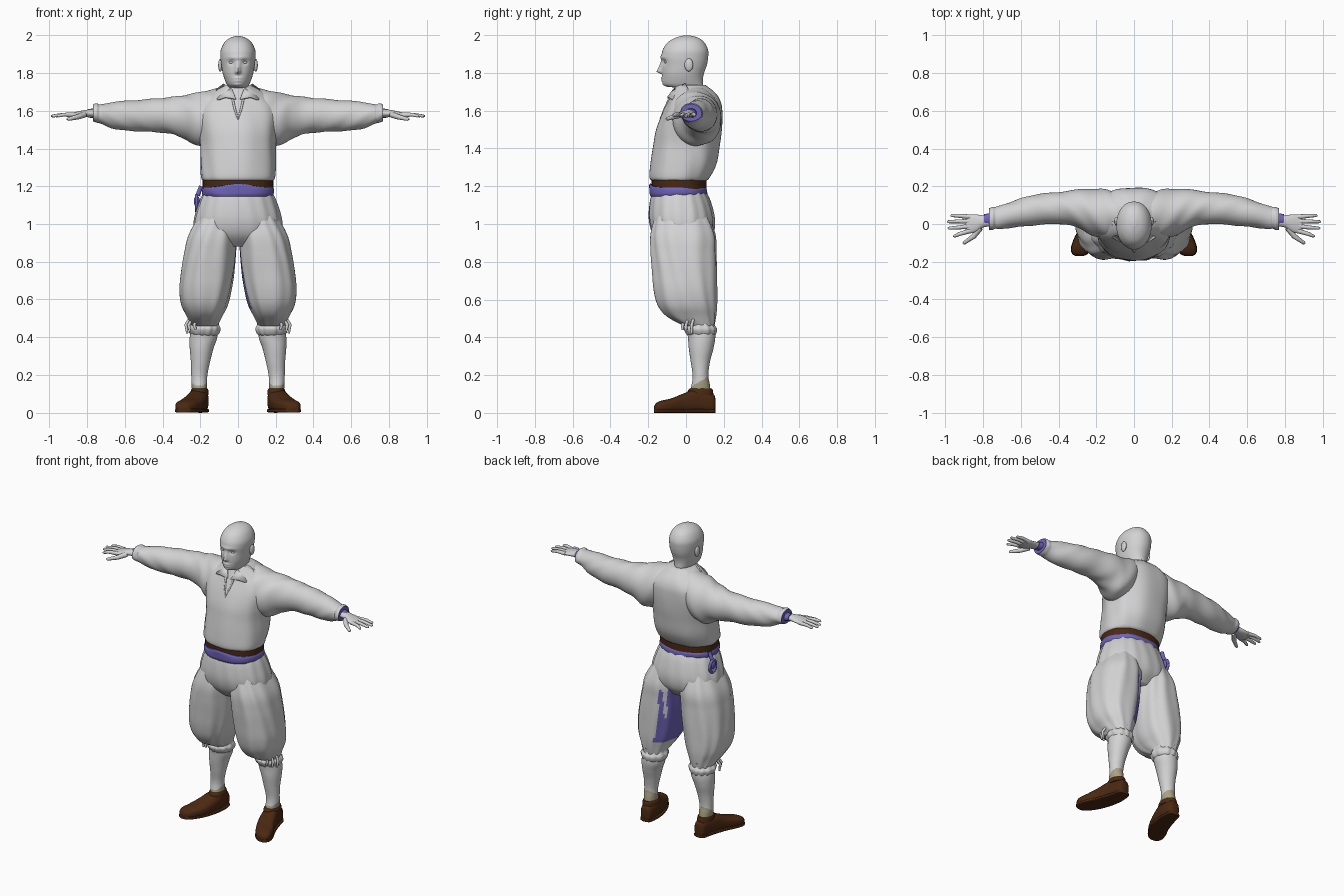
import bpy, bmesh
from math import sin, cos, pi, exp, copysign
from mathutils import Vector

cube = bpy.data.objects.get("Cube")
if cube:
    bpy.data.objects.remove(cube)


def material(name, rgb):
    mat = bpy.data.materials.new(name)
    mat.use_nodes = True
    mat.diffuse_color = (*rgb, 1)
    mat.node_tree.nodes["Principled BSDF"].inputs["Base Color"].default_value = (*rgb, 1)
    return mat


GREY = material("pale grey", (.65, .65, .66))
PURPLE = material("violet", (.16, .13, .5))
BROWN = material("dark brown", (.07, .022, .006))
KHAKI = material("khaki", (.4, .36, .23))


def finish(obj, *mats):
    for mat in mats:
        obj.data.materials.append(mat)
    bpy.ops.object.select_all(action='DESELECT')
    obj.select_set(True)
    bpy.context.view_layer.objects.active = obj
    bpy.ops.object.shade_smooth_by_angle(angle=1.0)
    return obj


def from_bmesh(name, bm, *mats):
    bmesh.ops.recalc_face_normals(bm, faces=bm.faces)
    mesh = bpy.data.meshes.new(name)
    bm.to_mesh(mesh)
    bm.free()
    obj = bpy.data.objects.new(name, mesh)
    bpy.context.collection.objects.link(obj)
    return finish(obj, *mats)


def spline(rows, steps):
    """Smooth in-between rows through the given ones."""
    out = []
    for i in range(len(rows) - 1):
        p = [rows[max(0, min(len(rows) - 1, i + k))] for k in (-1, 0, 1, 2)]
        for s in range(steps):
            t = s / steps
            out.append([b + t / 2 * (c - a + t * (2*a - 5*b + 4*c - d + t * (3*b - 3*c + d - a)))
                        for a, b, c, d in zip(*p)])
    return out + [rows[-1]]


def loft(name, rows, mats, axis="z", side=1, n=64, steps=6, power=2.0,
         folds=(0, 0, 0), shape=None, paint=None):
    """Skin over cross-sections: position, then low and high extents on both other axes."""
    order = {"x": (0, 1, 2), "y": (1, 0, 2), "z": (2, 0, 1)}[axis]
    count, depth, twist = folds
    bm = bmesh.new()
    rings = []
    for t, a0, a1, b0, b1 in spline(rows, steps):
        ring = []
        for i in range(n):
            u = 2 * pi * i / n
            r = 1 + depth * sin(count * u + twist * t + sin(9 * t + 2 * u))
            co = Vector()
            co[order[0]] = t
            co[order[1]] = (a0 + a1) / 2 + (a1 - a0) / 2 * r * copysign(abs(cos(u)) ** (2 / power), cos(u))
            co[order[2]] = (b0 + b1) / 2 + (b1 - b0) / 2 * r * copysign(abs(sin(u)) ** (2 / power), sin(u))
            if shape:
                co = shape(co)
            co.x *= side
            ring.append(bm.verts.new(co))
        rings.append(ring)
    for low, high in zip(rings, rings[1:]):
        for i in range(n):
            j = (i + 1) % n
            bm.faces.new((low[i], low[j], high[j], high[i]))
    bm.faces.new(rings[0])
    bm.faces.new(rings[-1])
    bmesh.ops.recalc_face_normals(bm, faces=bm.faces)
    if paint:
        for f in bm.faces:
            f.material_index = int(paint(f.calc_center_median(), f.normal))
    return from_bmesh(name, bm, *mats)


def tube(name, points, radii, mat, side=1):
    curve = bpy.data.curves.new(name, 'CURVE')
    curve.dimensions = '3D'
    curve.bevel_depth = 1
    curve.bevel_resolution = 3
    curve.use_fill_caps = True
    line = curve.splines.new('POLY')
    line.points.add(len(points) - 1)
    for p, co, r in zip(line.points, points, radii):
        p.co = (co[0] * side, co[1], co[2], 1)
        p.radius = r
    obj = bpy.data.objects.new(name, curve)
    bpy.context.collection.objects.link(obj)
    bpy.ops.object.select_all(action='DESELECT')
    obj.select_set(True)
    bpy.context.view_layer.objects.active = obj
    bpy.ops.object.convert(target='MESH')
    return finish(bpy.context.object, mat)


def ball(name, loc, scale, mat):
    bm = bmesh.new()
    bmesh.ops.create_uvsphere(bm, u_segments=20, v_segments=12, radius=1)
    for v in bm.verts:
        v.co = Vector(loc) + v.co * Vector(scale)
    return from_bmesh(name, bm, mat)


def centred(rows):
    """Rows with one half width become symmetric extents."""
    return [(z, -w, w, y0, y1) for z, w, y0, y1 in rows]


def bump(v, centre, width):
    return exp(-((v - centre) / width) ** 2)


def face_shape(co):
    # nose, eye sockets, brow, lips and chin
    x, y, z = co
    if y < -.03:
        ramp = (1.868 - z) / .06 if z > 1.806 else 1 - (1.806 - z) / .014
        y -= .029 * bump(x, 0, .013) * max(0, min(1, ramp))
        y += .012 * bump(abs(x), .036, .017) * bump(z, 1.858, .014)
        y -= .006 * bump(z, 1.882, .01) * bump(x, 0, .06)
        y -= .007 * (bump(z, 1.773, .006) + bump(z, 1.759, .006)) * bump(x, 0, .024)
        y -= .006 * bump(z, 1.738, .011) * bump(x, 0, .022)
    return Vector((x, y, z))


# Head and neck
loft("head", centred([
    (1.62, .07, -.05, .11), (1.712, .062, -.05, .09), (1.727, .054, -.1, .09),
    (1.742, .061, -.12, .09), (1.77, .072, -.125, .09), (1.8, .081, -.127, .096),
    (1.84, .088, -.127, .11), (1.88, .093, -.13, .117), (1.92, .092, -.124, .117),
    (1.96, .074, -.098, .098), (1.985, .046, -.058, .067), (1.998, .01, -.012, .022)]),
    [GREY], n=96, power=2.1, shape=face_shape)

# Shirt body with a loose lower edge over the belt
loft("shirt", centred([
    (1.18, .165, -.16, .09), (1.222, .178, -.172, .1), (1.245, .195, -.192, .125),
    (1.32, .2, -.187, .163), (1.42, .2, -.172, .18), (1.5, .212, -.157, .19),
    (1.58, .228, -.127, .193), (1.64, .215, -.098, .187), (1.69, .15, -.075, .16),
    (1.735, .078, -.055, .105)]), [GREY], power=2.2, folds=(9, .012, 6))

# Belt and sash
loft("belt", centred([(1.185, .187, -.182, .108), (1.232, .187, -.182, .108)]), [BROWN], power=2.2)


def sash_shape(co):
    if co.z > 1.165 and co.y < -.1:
        co.z += .022 * bump(co.x, 0, .09)
    return co


loft("sash", centred([(1.145, .182, -.187, .105), (1.16, .19, -.193, .112),
                      (1.18, .191, -.194, .112), (1.193, .186, -.19, .106)]),
     [PURPLE], power=2.2, folds=(5, .008, 60), shape=sash_shape)

# Seat of the breeches
loft("breeches_seat", centred([
    (1.185, .172, -.172, .1), (1.12, .203, -.19, .13), (1.02, .232, -.195, .152),
    (.94, .225, -.17, .14), (.88, .18, -.11, .09)]), [GREY], power=2.2, folds=(16, .016, 3))

# Pouch hanging from the belt
tube("pouch_strap", [(-.195, .03, 1.2), (-.215, .03, 1.15)], [.012, .012], PURPLE)
tube("pouch_ring", [(-.22, .03 + .032 * cos(a * pi / 10), 1.11 + .04 * sin(a * pi / 10))
                    for a in range(21)], [.009] * 21, PURPLE)
ball("pouch", (-.218, .03, 1.12), (.016, .026, .03), PURPLE)


def inner_lining(c, normal):
    return normal.x < -.55 and .55 < c.z < .92 and c.y > -.06


shoe_rows = [(.156, .19, .215, .02, .07), (.145, .165, .235, 0, .1), (.09, .156, .25, 0, .118),
             (.04, .158, .265, 0, .122), (-.02, .17, .287, 0, .1), (-.08, .192, .317, 0, .076),
             (-.13, .222, .332, 0, .065), (-.16, .25, .324, 0, .05), (-.17, .272, .305, .01, .03)]

for side, label in ((1, "left"), (-1, "right")):
    # Eye and ear
    ball(label + "_eye", (side * .036, -.103, 1.857), (.013, .012, .008), GREY)
    ball(label + "_ear", (side * .094, .015, 1.842), (.011, .023, .034), GREY)

    # Collar flap and neck slit edge
    bm = bmesh.new()
    corners = [(.012, -.098, 1.665), (.032, -.068, 1.715), (.076, -.005, 1.745),
               (.118, .01, 1.715), (.112, -.075, 1.66), (.07, -.098, 1.675)]
    bm.faces.new([bm.verts.new((side * x, y, z)) for x, y, z in corners])
    collar = from_bmesh(label + "_collar", bm, GREY)
    collar.modifiers.new("thickness", 'SOLIDIFY').thickness = .009
    tube(label + "_slit_edge", [(.03, -.085, 1.67), (.017, -.113, 1.61), (0, -.136, 1.555)],
         [.006, .006, .004], GREY, side)

    # Sleeve, open lining and cuff
    loft(label + "_sleeve", [
        (.06, -.04, .15, 1.5, 1.725), (.14, -.075, .18, 1.43, 1.715), (.22, -.06, .188, 1.415, 1.695),
        (.29, -.025, .183, 1.455, 1.683), (.38, 0, .172, 1.482, 1.67), (.54, -.008, .153, 1.492, 1.657),
        (.65, -.02, .118, 1.502, 1.648), (.72, -.027, .094, 1.53, 1.637), (.735, -.025, .09, 1.535, 1.634),
        (.75, -.032, .09, 1.537, 1.64), (.768, -.03, .084, 1.543, 1.634)],
        [GREY, PURPLE], "x", side, folds=(3, .022, 45),
        paint=lambda c, normal: abs(c.x) > .766)
    loft(label + "_wrist_lining", [(.75, -.005, .06, 1.562, 1.614), (.795, -.005, .052, 1.564, 1.61)],
         [PURPLE], "x", side, n=24)

    # Hand
    loft(label + "_hand", [
        (.74, -.01, .042, 1.568, 1.606), (.8, -.018, .046, 1.567, 1.606), (.835, -.04, .05, 1.565, 1.6),
        (.87, -.05, .05, 1.564, 1.592), (.895, -.045, .045, 1.567, 1.586)],
        [GREY], "x", side, n=32)
    for k, (base, mid, tip) in enumerate([(.038, .043, .045), (.014, .014, .012),
                                          (-.012, -.018, -.022), (-.036, -.053, -.064)]):
        reach = (.965, .985, .98, .952)[k]
        tube(label + "_finger", [(.87, base, 1.578), (.925, mid, 1.58), (reach, tip, 1.573),
                                 (reach + .007, tip, 1.571)], [.013, .0105, .008, .004], GREY, side)
    tube(label + "_thumb", [(.815, -.02, 1.58), (.85, -.065, 1.568), (.9, -.1, 1.556),
                            (.907, -.104, 1.555)], [.016, .014, .009, .004], GREY, side)

    # Baggy breeches leg with pleats
    loft(label + "_breeches_leg", [
        (1.08, .03, .185, -.15, .1), (.95, .004, .26, -.185, .153), (.85, .01, .285, -.187, .16),
        (.75, .02, .3, -.18, .164), (.65, .036, .308, -.17, .164), (.57, .056, .298, -.148, .163),
        (.51, .085, .27, -.1, .158), (.46, .11, .245, -.01, .15)],
        [GREY, PURPLE], "z", side, power=2.3, folds=(10, .022, 4),
        paint=inner_lining if side > 0 else None)

    # Knee band, frill and ties
    loft(label + "_knee_frill", [
        (.495, .098, .258, -.03, .155), (.47, .103, .248, 0, .148), (.445, .094, .262, -.01, .162),
        (.42, .1, .255, 0, .158), (.405, .115, .24, .015, .147)],
        [GREY], "z", side, folds=(11, .03, 8))
    for dx, dy, drop in ((0, 0, .43), (.014, .03, .42), (-.03, -.018, .44)):
        tube(label + "_knee_tie", [(.242 + dx, .01 + dy, .5), (.262 + dx, 0 + dy, .465),
                                   (.255 + dx, dy, drop)], [.007, .009, .006], GREY, side)

    # Stocking with a bare-toned ankle sock
    loft(label + "_stocking", [
        (.47, .115, .245, 0, .15), (.4, .11, .256, .01, .155), (.34, .13, .256, .015, .145),
        (.27, .148, .25, .025, .127), (.2, .162, .248, .035, .118), (.15, .164, .247, .03, .126),
        (.08, .165, .24, .01, .135)], [GREY, KHAKI], "z", side, steps=10,
        paint=lambda c, normal: c.z < .14 + max(0, c.y - .03) * .6)

    # Shoe, sole and heel
    loft(label + "_shoe", shoe_rows, [BROWN], "y", side, power=2.6)
    loft(label + "_sole", [(y, a - .003, b + .003, 0, .02) for y, a, b, c, d in shoe_rows],
         [BROWN], "y", side, power=5)
    loft(label + "_shoe_collar", [(.095, .155, .252, .005, .145), (.118, .157, .25, .01, .143),
                                  (.128, .163, .245, .02, .138)], [BROWN], "z", side)
